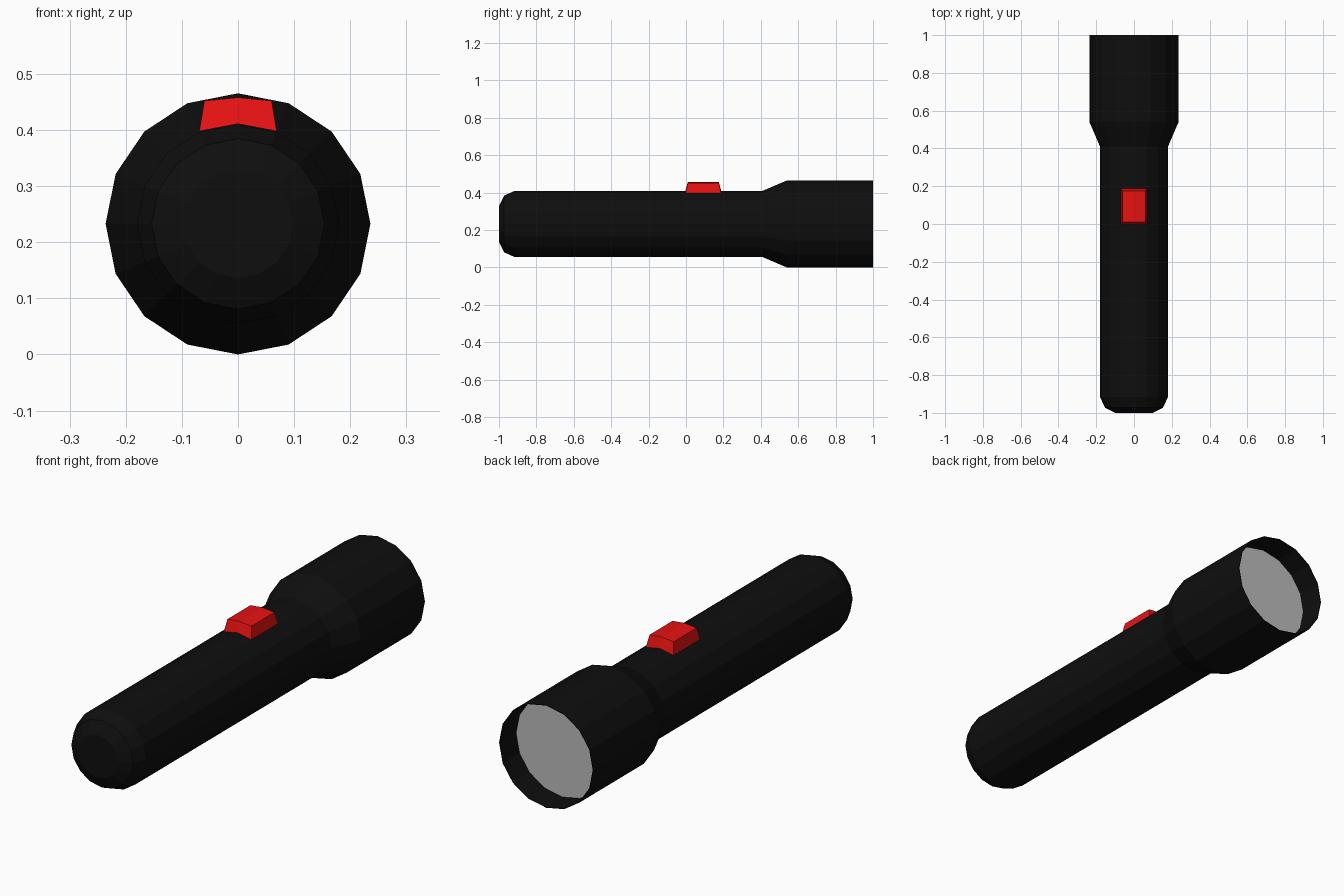
import bpy, bmesh, math

if "Cube" in bpy.data.objects:
    bpy.data.objects.remove(bpy.data.objects["Cube"])

SIDES = 16
CZ = 0.2327          # height of the torch axis
Z_SQUASH = 0.986     # the section is very slightly flattened


def material(name, rgb):
    m = bpy.data.materials.new(name)
    m.diffuse_color = (*rgb, 1)
    m.use_nodes = True
    m.node_tree.nodes["Principled BSDF"].inputs["Base Color"].default_value = m.diffuse_color
    return m


BLACK = material("black plastic", (0.0045, 0.0045, 0.0045))
RED = material("red switch", (0.8, 0.006, 0.006))
GREY = material("grey glass", (0.5, 0.5, 0.5))


def ring(bm, r, y):
    pts = []
    for i in range(SIDES):
        a = 2 * math.pi * i / SIDES
        pts.append(bm.verts.new((r * math.cos(a), y, CZ + r * Z_SQUASH * math.sin(a))))
    return pts


def bridge(bm, a, b):
    n = len(a)
    for i in range(n):
        j = (i + 1) % n
        bm.faces.new((a[i], a[j], b[j], b[i]))


def finish(bm, name, mat):
    me = bpy.data.meshes.new(name)
    bm.to_mesh(me)
    bm.free()
    me.materials.append(mat)
    ob = bpy.data.objects.new(name, me)
    bpy.context.collection.objects.link(ob)
    return ob


# Body: rounded tail, handle, flared head and recessed inner wall
profile = [(0.098, -1.0), (0.154, -0.972), (0.180, -0.915), (0.180, 0.41),
           (0.236, 0.54), (0.236, 1.0), (0.233, 1.0), (0.231, 0.885)]
bm = bmesh.new()
rings = [ring(bm, r, y) for r, y in profile]
bm.faces.new(rings[0])
for a, b in zip(rings, rings[1:]):
    bridge(bm, b, a)
bmesh.ops.recalc_face_normals(bm, faces=bm.faces)
# open end: make sure the tail cap faces backwards (-y)
bm.normal_update()
cap = min(bm.faces, key=lambda f: f.calc_center_median().y)
if cap.normal.y > 0:
    bmesh.ops.reverse_faces(bm, faces=bm.faces)
finish(bm, "torch_body", BLACK)

# Lens: flat disc set inside the head
bm = bmesh.new()
bm.faces.new(list(reversed(ring(bm, 0.231, 0.885))))
bm.normal_update()
if bm.faces[:][0].normal.y < 0:
    bmesh.ops.reverse_faces(bm, faces=bm.faces)
finish(bm, "lens", GREY)

# Switch: tapered block that follows the ridge of the handle
bm = bmesh.new()


def switch_loop(w, y0, y1, z_edge, z_mid):
    outline = [(-w, y0, z_edge), (0, y0, z_mid), (w, y0, z_edge),
               (w, y1, z_edge), (0, y1, z_mid), (-w, y1, z_edge)]
    return [bm.verts.new(p) for p in outline]


base = switch_loop(0.069, -0.003, 0.188, 0.398, 0.411)
top = switch_loop(0.060, 0.010, 0.175, 0.452, 0.458)
bridge(bm, base, top)
for loop in (base, top):
    bm.faces.new((loop[0], loop[1], loop[4], loop[5]))
    bm.faces.new((loop[1], loop[2], loop[3], loop[4]))
bmesh.ops.recalc_face_normals(bm, faces=bm.faces)
finish(bm, "switch", RED)
